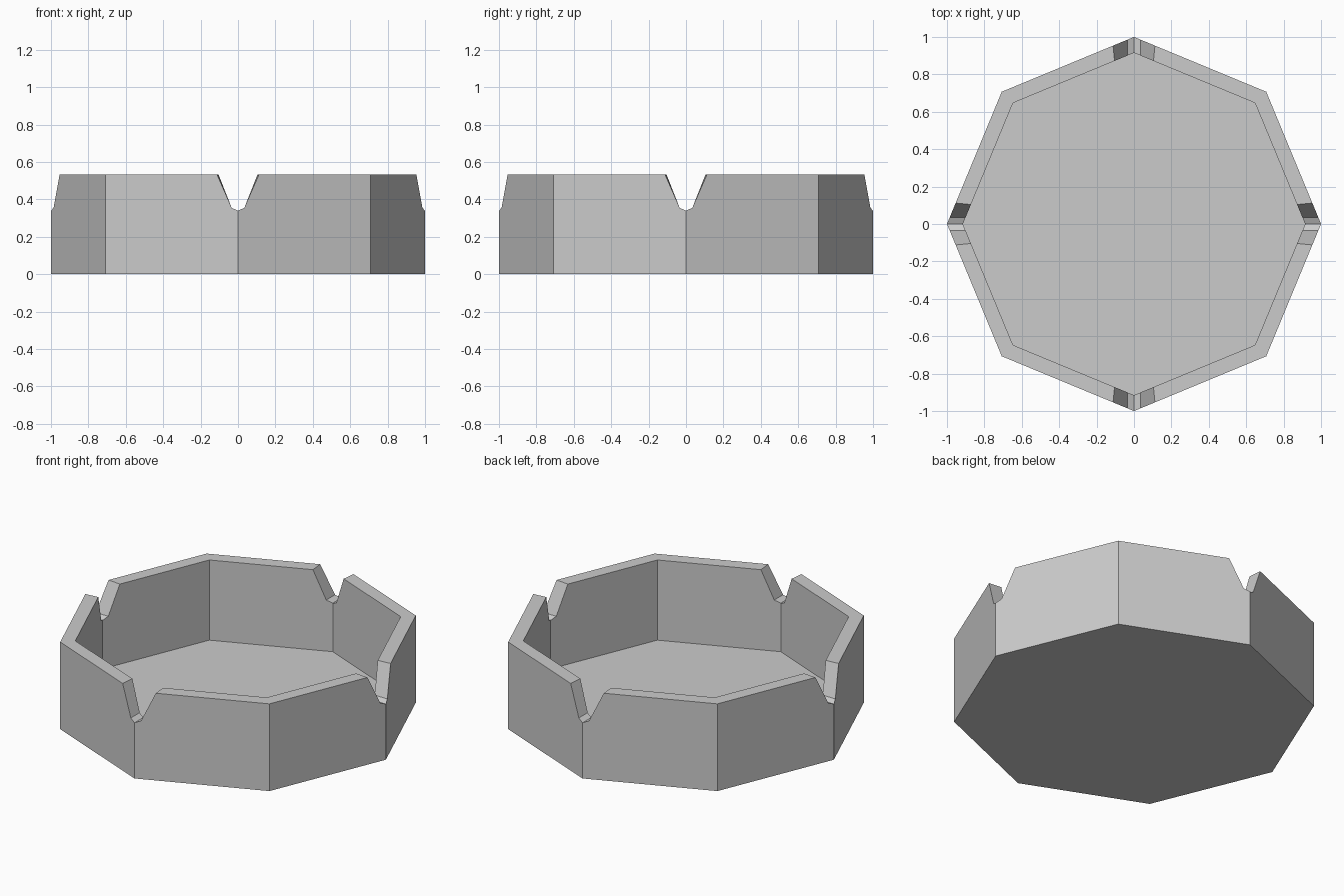
import bpy, bmesh, math
from mathutils import Matrix

if "Cube" in bpy.data.objects:
    bpy.data.objects.remove(bpy.data.objects["Cube"])

R_OUT, R_IN = 1.0, 0.915
FLOOR, RIM = 0.043, 0.533
SLOPE = math.tan(math.pi / 8)
C = math.sqrt(0.5)

# Rim profile from notch centre to next corner: (outer x, inner x, z)
PROFILE = [(0, 0, 0.34), (0.034, 0.034, 0.355), (0.112, 0.104, RIM),
           (C * R_OUT, C * R_IN, RIM)]

bm = bmesh.new()


def add_half_side(rot):
    """Outer wall, inner wall, rim and base/floor wedges of one octagon side."""
    def vert(x, r, z):
        return bm.verts.new(rot @ Matrix.Translation((x, -(r - x * SLOPE), z)).translation)

    out = [vert(xo, R_OUT, z) for xo, xi, z in PROFILE]
    inn = [vert(xi, R_IN, z) for xo, xi, z in PROFILE]
    base = [vert(x, R_OUT, 0) for x in (0, C * R_OUT)]
    floor = [vert(x, R_IN, FLOOR) for x in (0, C * R_IN)]
    bm.faces.new(base + out[::-1])
    bm.faces.new(floor + inn[::-1])
    for i in range(len(out) - 1):
        bm.faces.new((out[i], out[i + 1], inn[i + 1], inn[i]))
    bm.faces.new(base + [bm.verts.new((0, 0, 0))])
    bm.faces.new(floor + [bm.verts.new((0, 0, FLOOR))])


# Four notched corners, each with a mirrored pair of sides
for k in range(4):
    turn = Matrix.Rotation(k * math.pi / 2, 4, 'Z')
    for sx in (1, -1):
        add_half_side(turn @ Matrix.Diagonal((sx, 1, 1, 1)))

bmesh.ops.remove_doubles(bm, verts=bm.verts[:], dist=1e-4)
# Merge the wedges into single flat base and floor faces
bmesh.ops.dissolve_limit(bm, angle_limit=math.radians(1),
                         verts=bm.verts[:], edges=bm.edges[:])
bmesh.ops.recalc_face_normals(bm, faces=bm.faces[:])

mesh = bpy.data.meshes.new("notched_octagonal_dish")
bm.to_mesh(mesh)
bm.free()
bpy.context.collection.objects.link(bpy.data.objects.new("notched_octagonal_dish", mesh))
